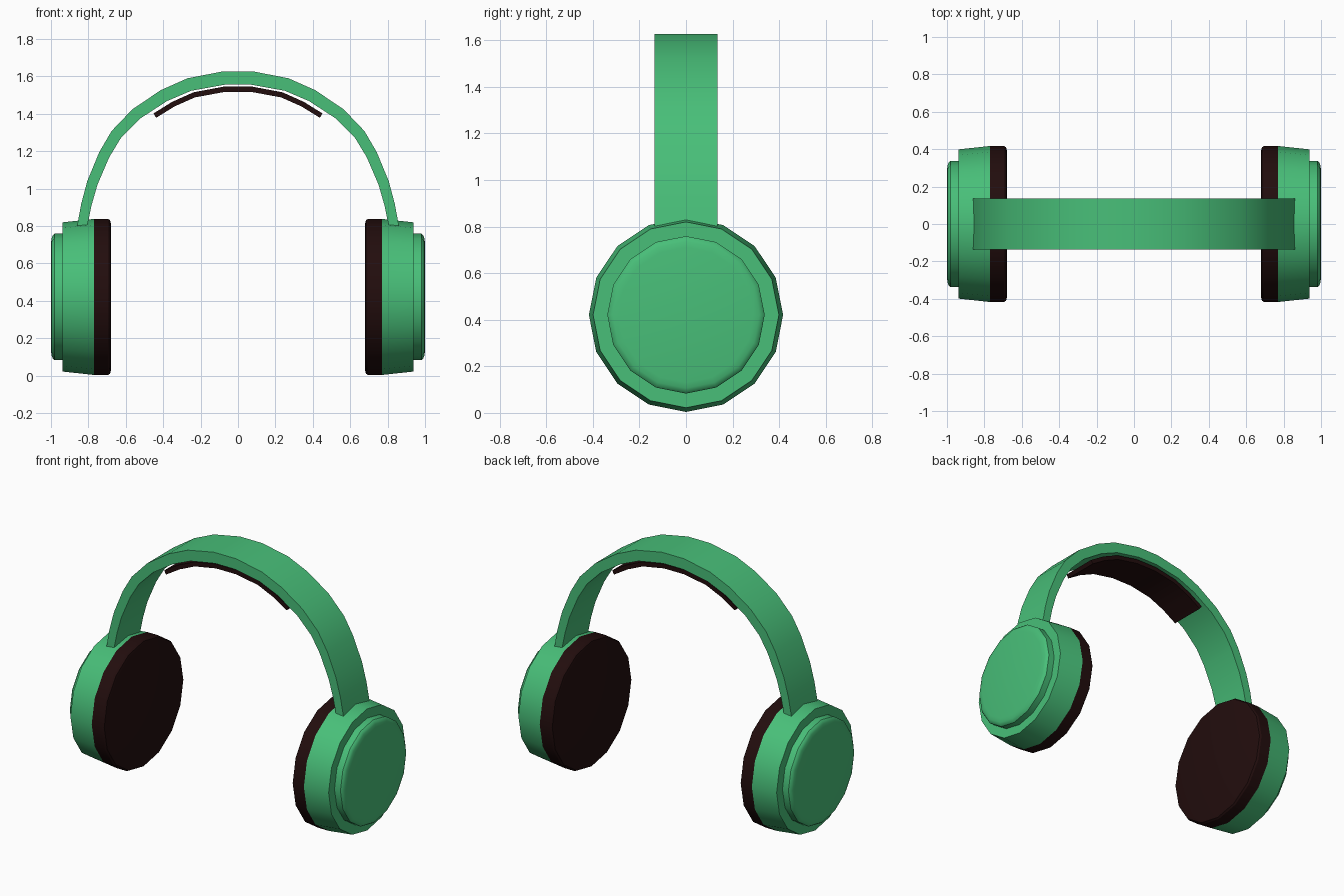
import bpy, bmesh, math
from mathutils import Vector

if "Cube" in bpy.data.objects:
    bpy.data.objects.remove(bpy.data.objects["Cube"])


def material(name, color):
    m = bpy.data.materials.new(name)
    m.diffuse_color = (*color, 1)
    m.use_nodes = True
    m.node_tree.nodes["Principled BSDF"].inputs["Base Color"].default_value = m.diffuse_color
    return m


GREEN = material("green", (0.065, 0.52, 0.19))
DARK = material("dark_brown", (0.016, 0.004, 0.004))
CUP_Z, SIDES = 0.421, 16


def finish(bm, name, mat):
    bmesh.ops.recalc_face_normals(bm, faces=bm.faces)
    me = bpy.data.meshes.new(name)
    bm.to_mesh(me)
    bm.free()
    me.materials.append(mat)
    ob = bpy.data.objects.new(name, me)
    bpy.context.collection.objects.link(ob)
    bpy.ops.object.select_all(action='DESELECT')
    ob.select_set(True)
    bpy.context.view_layer.objects.active = ob
    bpy.ops.object.shade_smooth_by_angle(angle=math.radians(30))
    return ob


def lathe(name, profile, side, mat):
    """Capped solid of (x, radius) rings around the ear axis."""
    bm = bmesh.new()
    rings = []
    for x, r in profile:
        ring = []
        for i in range(SIDES):
            a = 2 * math.pi * i / SIDES
            ring.append(bm.verts.new((side * x, r * math.sin(a), CUP_Z + r * math.cos(a))))
        rings.append(ring)
    for a, b in zip(rings, rings[1:]):
        for i in range(SIDES):
            j = (i + 1) % SIDES
            bm.faces.new((a[i], a[j], b[j], b[i]))
    bm.faces.new(rings[0])
    bm.faces.new(rings[-1])
    finish(bm, name, mat)


def arch(name, half, thick_top, thick_end, half_width, mat):
    """Strip following a mirrored (x, z) outer outline, thickened inwards."""
    pts = [Vector((-x, 0, z)) for x, z in reversed(half)] + [Vector((x, 0, z)) for x, z in half]
    n = len(pts)
    bm = bmesh.new()
    rows = []
    for i, p in enumerate(pts):
        t = (pts[min(i + 1, n - 1)] - pts[max(i - 1, 0)]).normalized()
        inward = Vector((t.z, 0, -t.x))
        f = abs(2 * i / (n - 1) - 1)
        q = p + inward * (thick_top + (thick_end - thick_top) * f)
        rows.append([bm.verts.new((v.x, y, v.z)) for v, y in
                     ((p, -half_width), (p, half_width), (q, half_width), (q, -half_width))])
    for a, b in zip(rows, rows[1:]):
        for i in range(4):
            j = (i + 1) % 4
            bm.faces.new((a[i], a[j], b[j], b[i]))
    bm.faces.new(rows[0])
    bm.faces.new(rows[-1])
    finish(bm, name, mat)


# Ear cups: soft pad, tapered shell and raised outer cap on each side
for side, label in ((-1, "left"), (1, "right")):
    lathe(f"{label}_ear_pad", [(0.68, 0.395), (0.684, 0.41), (0.695, 0.417), (0.77, 0.417)],
          side, DARK)
    lathe(f"{label}_ear_cup", [(0.77, 0.417), (0.937, 0.399)], side, GREEN)
    lathe(f"{label}_cap", [(0.93, 0.338), (0.98, 0.338), (0.99, 0.33), (0.996, 0.315), (1.0, 0.29)],
          side, GREEN)

# Headband
arch("headband", [(0.08, 1.627), (0.27, 1.59), (0.412, 1.527), (0.564, 1.425), (0.676, 1.308),
                  (0.742, 1.195), (0.806, 1.04), (0.838, 0.92), (0.862, 0.79)],
     0.073, 0.053, 0.135, GREEN)

# Cushion hanging just under the headband
arch("headband_cushion", [(0.078, 1.545), (0.238, 1.515), (0.352, 1.464), (0.452, 1.402)],
     0.029, 0.027, 0.12, DARK)
